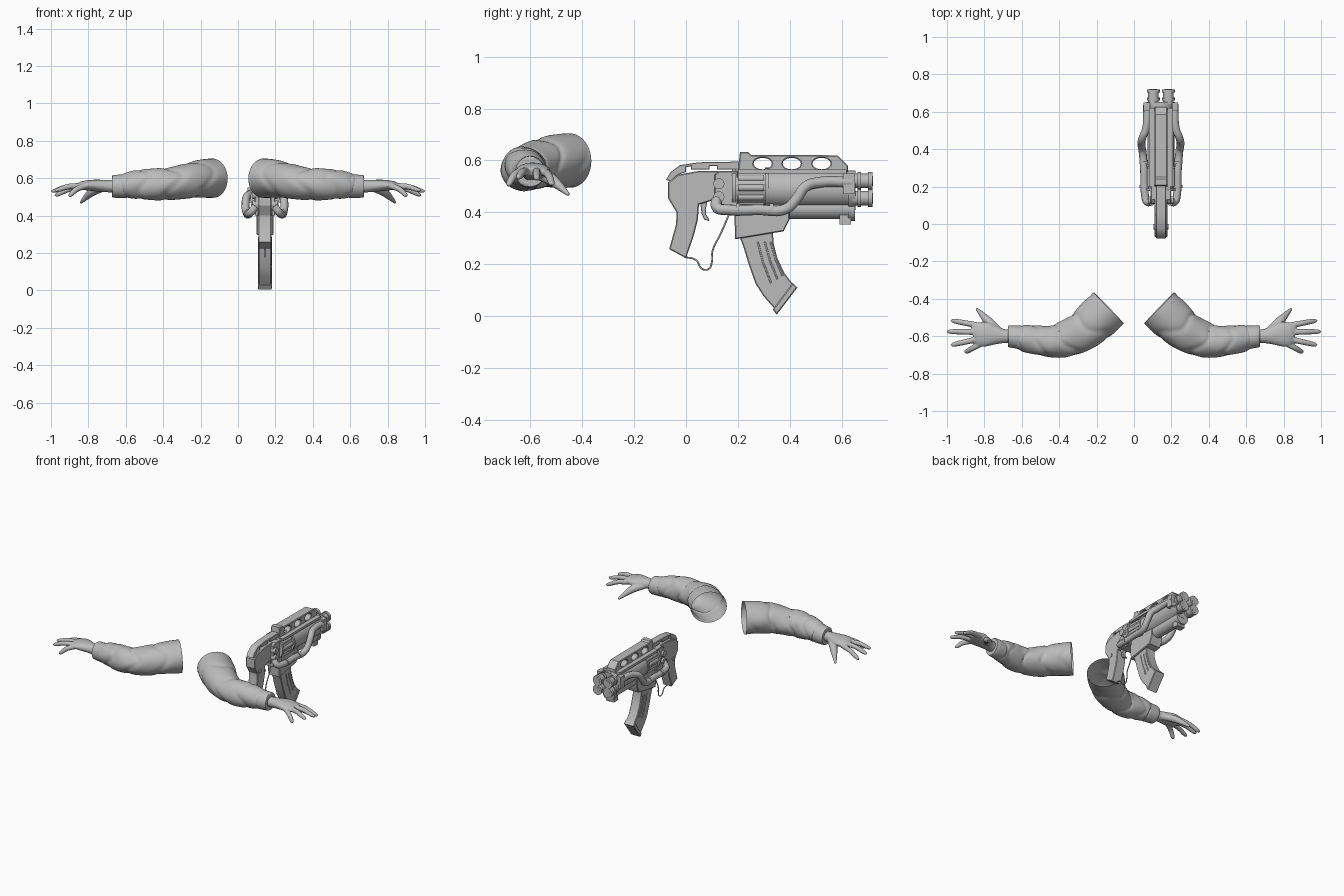
import bpy, math
from mathutils import Vector

if "Cube" in bpy.data.objects:
    bpy.data.objects.remove(bpy.data.objects["Cube"])

GX = 0.144  # centre line of the weapon

grey = bpy.data.materials.new("plain grey")
grey.diffuse_color = (0.5, 0.5, 0.5, 1)
grey.use_nodes = True
grey.node_tree.nodes["Principled BSDF"].inputs["Base Color"].default_value = grey.diffuse_color


def activate(ob):
    bpy.ops.object.select_all(action='DESELECT')
    ob.select_set(True)
    bpy.context.view_layer.objects.active = ob


def finish(ob, smooth=35):
    activate(ob)
    if ob.type == 'CURVE':
        bpy.ops.object.convert(target='MESH')
        ob = bpy.context.object
    ob.data.materials.clear()
    ob.data.materials.append(grey)
    bpy.ops.object.shade_smooth_by_angle(angle=math.radians(smooth))
    return ob


def mirror(ob, x=0.0):
    """Mirror across the plane at x."""
    for v in ob.data.vertices:
        v.co = ob.matrix_world @ v.co - Vector((x, 0, 0))
    ob.matrix_world.identity()
    ob.location = (x, 0, 0)
    ob.modifiers.new("mirror", 'MIRROR').use_mirror_merge = False
    return ob


def plate(name, outline, half, x=GX, holes=(), bevel=0.004):
    """Side profile in (y, z) with optional elliptical holes, given a width."""
    cu = bpy.data.curves.new(name, 'CURVE')
    cu.dimensions, cu.fill_mode = '2D', 'BOTH'
    cu.extrude, cu.bevel_depth, cu.bevel_resolution = half - bevel, bevel, 0
    cu.offset = -bevel
    loops = [outline]
    for cy, cz, ry, rz in holes:
        loops.append([(cy + ry * math.cos(k * math.tau / 24), cz + rz * math.sin(k * math.tau / 24))
                      for k in range(24)])
    for loop in loops:
        sp = cu.splines.new('POLY')
        sp.points.add(len(loop) - 1)
        for p, (a, b) in zip(sp.points, loop):
            p.co = (a, b, 0, 1)
        sp.use_cyclic_u = True
    ob = bpy.data.objects.new(name, cu)
    bpy.context.collection.objects.link(ob)
    ob.rotation_euler = (math.pi / 2, 0, math.pi / 2)
    ob.location.x = x
    bpy.context.view_layer.update()
    return finish(ob, 30)


def pipe(name, pts, r):
    cu = bpy.data.curves.new(name, 'CURVE')
    cu.dimensions, cu.bevel_depth, cu.bevel_resolution = '3D', r, 3
    cu.use_fill_caps, cu.resolution_u = True, 6
    sp = cu.splines.new('BEZIER')
    sp.bezier_points.add(len(pts) - 1)
    for b, p in zip(sp.bezier_points, pts):
        b.co = p
        b.handle_left_type = b.handle_right_type = 'AUTO'
    ob = bpy.data.objects.new(name, cu)
    bpy.context.collection.objects.link(ob)
    return finish(ob, 50)


def cylinder(name, loc, r, depth, axis='Y', n=24):
    rot = (math.pi / 2, 0, 0) if axis == 'Y' else (0, math.pi / 2, 0)
    bpy.ops.mesh.primitive_cylinder_add(vertices=n, radius=r, depth=depth, location=loc, rotation=rot)
    ob = bpy.context.object
    ob.name = name
    bpy.context.view_layer.update()
    return finish(ob)


def box(name, lo, hi):
    bpy.ops.mesh.primitive_cube_add(size=1, location=[(a + b) / 2 for a, b in zip(lo, hi)])
    ob = bpy.context.object
    ob.name = name
    ob.scale = [b - a for a, b in zip(lo, hi)]
    bpy.ops.object.transform_apply(location=False, rotation=False, scale=True)
    return finish(ob)


def sweep(name, keys, steps=4, n=20, caps=(True, True), fold=None):
    """Loft elliptical rings along keys of (x, y, z, half width, half height)."""
    keys = [Vector(k) for k in keys]
    rows = []
    for i in range(len(keys) - 1):
        a, b, c, d = (keys[max(i - 1, 0)], keys[i], keys[i + 1], keys[min(i + 2, len(keys) - 1)])
        for s in range(steps):
            t = s / steps
            rows.append(0.5 * (2 * b + (c - a) * t + (2 * a - 5 * b + 4 * c - d) * t * t
                               + (3 * b - a - 3 * c + d) * t ** 3))
    rows.append(keys[-1])
    verts, faces = [], []
    for i, r in enumerate(rows):
        tan = Vector((rows[min(i + 1, len(rows) - 1)] - rows[max(i - 1, 0)])[:3]).normalized()
        side = tan.cross(Vector((0, 0, 1))).normalized()
        up = side.cross(tan)
        for k in range(n):
            a = k * math.tau / n
            f = 1 + (fold(i / (len(rows) - 1), a) if fold else 0)
            verts.append(Vector(r[:3]) + side * r[3] * f * math.cos(a) + up * r[4] * f * math.sin(a))
    for i in range(len(rows) - 1):
        for k in range(n):
            m = (k + 1) % n
            faces.append((i * n + k, i * n + m, i * n + n + m, i * n + n + k))
    if caps[0]:
        faces.append(tuple(reversed(range(n))))
    if caps[1]:
        faces.append(tuple(range(len(verts) - n, len(verts))))
    me = bpy.data.meshes.new(name)
    me.from_pydata(verts, [], faces)
    ob = bpy.data.objects.new(name, me)
    bpy.context.collection.objects.link(ob)
    return finish(ob, 50)


# --- Arms: creased sleeves, open at the upper end ---
def creases(t, a):
    env = math.sin(math.pi * t) ** 0.5
    ridge = abs(math.sin(13 * t + 0.9 * math.sin(a + 1) + 0.5 * math.sin(3 * a)))
    return env * (0.035 - 0.10 * (1 - ridge) ** 3 + 0.018 * math.sin(4 * a + 17 * t))


mirror(sweep("sleeve", [
    (.135, -.448, .60, .115, .105), (.20, -.51, .597, .113, .098), (.27, -.57, .585, .105, .092),
    (.36, -.613, .57, .094, .083), (.44, -.628, .567, .083, .083), (.52, -.62, .567, .076, .078),
    (.59, -.61, .562, .069, .066), (.615, -.606, .558, .058, .058)], 9, 40, (False, False), creases))
mirror(sweep("cuff", [
    (.59, -.609, .558, .05, .05), (.596, -.608, .558, .063, .063), (.63, -.604, .557, .061, .062),
    (.668, -.60, .556, .058, .06), (.672, -.60, .556, .05, .05), (.66, -.60, .556, .03, .03)], 2, 32))

# --- Hands: palm, four fingers and thumb fused together ---
parts = [sweep("hand", [
    (.63, -.602, .556, .036, .034), (.69, -.60, .557, .037, .033), (.74, -.595, .56, .05, .032),
    (.79, -.59, .562, .066, .029), (.835, -.592, .56, .063, .023), (.858, -.595, .555, .05, .015)])]
for y0, x1, y1, z1 in ((-.545, .98, -.515, .508), (-.578, 1.0, -.575, .53),
                       (-.612, .98, -.648, .535), (-.64, .905, -.688, .505)):
    root = Vector((.82, y0, .557))
    tip = Vector((x1, y1, z1))
    mid = root.lerp(tip, .5) + Vector((0, 0, .01))
    parts.append(sweep("finger", [(*root, .017, .017), (*mid, .0155, .0155),
                                  (*root.lerp(tip, .88), .013, .012), (*tip, .005, .005)], 4, 12))
parts.append(sweep("thumb", [(.72, -.575, .55, .022, .022), (.775, -.525, .53, .025, .024),
                             (.81, -.487, .50, .017, .017), (.842, -.452, .467, .007, .007)], 4, 12))
activate(parts[0])
for p in parts:
    p.select_set(True)
bpy.ops.object.join()
hand = bpy.context.object
rm = hand.modifiers.new("fuse", 'REMESH')
rm.mode, rm.voxel_size, rm.use_smooth_shade = 'VOXEL', 0.005, True
sm = hand.modifiers.new("soften", 'SMOOTH')
sm.factor, sm.iterations = 0.5, 3
mirror(hand)

# --- Weapon frame ---
plate("grip", [(-.07, .455), (-.07, .515), (-.03, .545), (.05, .56), (.2, .56), (.2, .41), (.11, .41), (.1, .445),
               (.05, .43), (.046, .373), (.03, .31), (.0, .223), (-.065, .258), (-.038, .355), (-.037, .40)], .035)
plate("rear_strap", [(-.077, .525), (-.06, .555), (-.023, .582), (.05, .593), (.22, .596), (.22, .566),
                     (.12, .566), (.12, .578), (.09, .578), (.09, .566), (.02, .566), (.02, .578), (0, .574),
                     (0, .555), (-.03, .545), (-.06, .52)], .026, bevel=.002)
plate("receiver", [(.11, .40), (.11, .545), (.13, .56), (.2, .56), (.2, .40)], .055)
plate("magazine_well", [(.185, .43), (.19, .296), (.377, .327), (.40, .373), (.40, .43)], .045)
plate("trigger", [(.055, .44), (.06, .395), (.07, .372), (.09, .366), (.088, .376), (.078, .39),
                  (.076, .41), (.082, .44)], .012, bevel=.002)
pipe("sling_wire", [(GX, -.005, .228), (GX, .04, .215), (GX, .06, .183), (GX, .088, .182), (GX, .10, .21),
                    (GX, .102, .25), (GX, .135, .32), (GX, .165, .39)], .0035)
cylinder("grip_screw", (GX, -.015, .415), .014, .08, 'X', 16)
for z in (.51, .46):
    cylinder("side_bolt", (GX, .127, z), .021, .135, 'X', 20)

# --- Magazine with base plate and raised ribs ---
plate("magazine", [(.205, .31), (.222, .265), (.24, .205), (.268, .125), (.30, .075), (.342, .028),
                   (.415, .12), (.38, .165), (.352, .225), (.338, .28), (.335, .33)], .034)
plate("magazine_base", [(.335, .025), (.35, .005), (.43, .11), (.412, .128)], .038)
for u in (.35, .6, .8):
    a, b, c = ((.235 + u * .11, .285), (.255 + u * .11, .20 + u * .02), (.29 + u * .10, .105 + u * .06))
    plate("magazine_rib", [a, b, c, (c[0] + .006, c[1] + .003), (b[0] + .007, b[1]), (a[0] + .007, a[1])],
          .037, bevel=.001)

# --- Revolving drum ---
cylinder("drum", (GX, .25, .495), .066, .13)
for k in range(10):
    a = k * math.tau / 10
    cylinder("drum_chamber", (GX + .06 * math.cos(a), .25, .495 + .06 * math.sin(a)), .014, .10, 'Y', 12)
for y in (.185, .312):
    cylinder("drum_collar", (GX, y, .495), .078, .016)

# --- Barrel housing and muzzles ---
cylinder("barrel_housing", (GX, .475, .49), .072, .32)
cylinder("lower_tube", (GX, .48, .415), .04, .34)
cylinder("front_collar", (GX, .64, .485), .076, .026)
cylinder("lower_collar", (GX, .638, .412), .045, .026)
box("front_lug", (GX - .03, .592, .353), (GX + .03, .636, .39))
for sx in (-1, 1):
    for z in (.521, .455):
        x = GX + sx * .04
        cylinder("muzzle", (x, .68, z), .028, .076)
        cylinder("muzzle_ring", (x, .668, z), .034, .014)
        cylinder("muzzle_tip", (x, .711, z), .034, .018)
        cylinder("muzzle_bore", (x, .7205, z), .02, .002)
    box("front_flange", (GX + sx * .075 - .017, .605, .47), (GX + sx * .075 + .017, .65, .55))

# --- Vented top rail ---
plate("top_rail", [(.2, .555), (.208, .632), (.24, .632), (.25, .622), (.585, .62), (.625, .58), (.625, .555)],
      .034, holes=[(y, .588, .035, .022) for y in (.296, .408, .523)])
for sx in (-1, 1):
    box("rail_foot", (GX + sx * .05 - .015, .2, .55), (GX + sx * .05 + .015, .62, .566))

# --- Side pipes with elbows ---
mirror(pipe("side_pipe", [(GX + .05, .118, .45), (GX + .075, .12, .418), (GX + .086, .16, .41),
                          (GX + .09, .28, .41), (GX + .098, .385, .413), (GX + .104, .425, .45),
                          (GX + .099, .46, .498), (GX + .08, .51, .515), (GX + .074, .64, .517)], .021), GX)
for y in (.2, .33):
    mirror(cylinder("pipe_clamp", (GX + .089, y, .41), .025, .016), GX)
